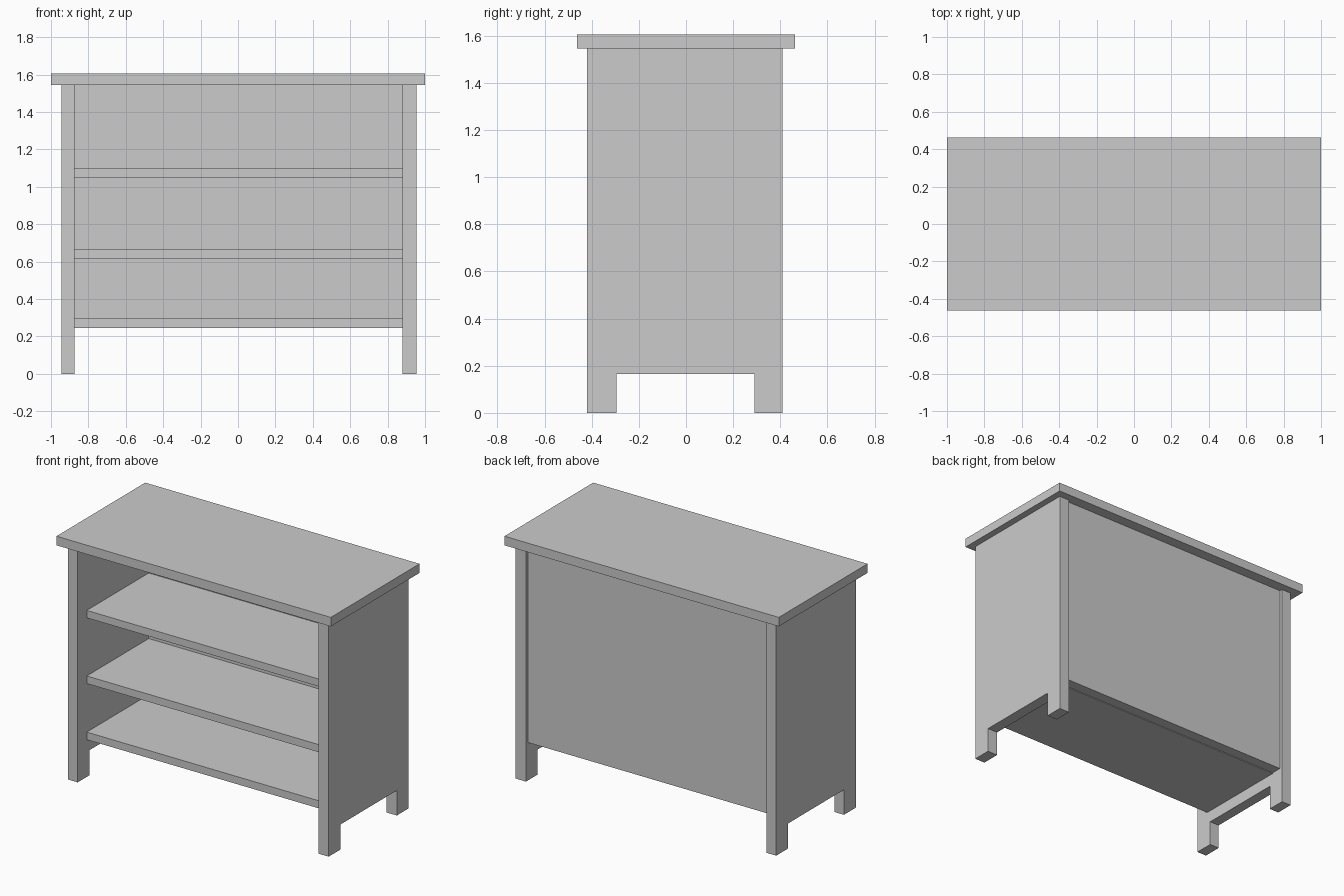
import bpy
import bmesh

old = bpy.data.objects.get("Cube")
if old:
    bpy.data.objects.remove(old, do_unlink=True)

grey = bpy.data.materials.new("plain_grey")
grey.use_nodes = True
GREY = (0.6, 0.6, 0.6, 1)
grey.diffuse_color = GREY
grey.node_tree.nodes["Principled BSDF"].inputs["Base Color"].default_value = GREY


def prism(name, profile, x0, x1):
    """Extrude a (y, z) outline along x."""
    bm = bmesh.new()
    face = bm.faces.new([bm.verts.new((x0, y, z)) for y, z in profile])
    moved = bmesh.ops.extrude_face_region(bm, geom=[face])["geom"]
    verts = [v for v in moved if isinstance(v, bmesh.types.BMVert)]
    bmesh.ops.translate(bm, verts=verts, vec=(x1 - x0, 0, 0))
    bmesh.ops.recalc_face_normals(bm, faces=bm.faces)
    mesh = bpy.data.meshes.new(name)
    bm.to_mesh(mesh)
    bm.free()
    mesh.materials.append(grey)
    obj = bpy.data.objects.new(name, mesh)
    bpy.context.collection.objects.link(obj)
    return obj


def box(name, x0, x1, y0, y1, z0, z1):
    return prism(name, [(y0, z0), (y1, z0), (y1, z1), (y0, z1)], x0, x1)


TOP_Z = 1.545
INNER_RIGHT, INNER_LEFT = -0.875, 0.88
FRONT, BACK = -0.42, 0.41

# Overhanging worktop
box("worktop", -1.0, 1.0, -0.462, 0.462, TOP_Z, 1.605)

# Side panels, cut out at the bottom to leave two feet each
side = [(FRONT, 0), (-0.295, 0), (-0.295, 0.165), (0.29, 0.165),
        (0.29, 0), (BACK, 0), (BACK, TOP_Z), (FRONT, TOP_Z)]
prism("right_side_panel", side, -0.945, INNER_RIGHT)
prism("left_side_panel", side, INNER_LEFT, 0.955)

# Recessed back panel
PANEL_FRONT = 0.32
box("back_panel", INNER_RIGHT, INNER_LEFT, PANEL_FRONT, 0.39, 0.25, TOP_Z)

# Shelves, set back from the front edge
for name, z0, z1 in (("bottom_shelf", 0.245, 0.295),
                     ("middle_shelf", 0.615, 0.665),
                     ("upper_shelf", 1.048, 1.097)):
    box(name, INNER_RIGHT, INNER_LEFT, -0.325, PANEL_FRONT, z0, z1)
